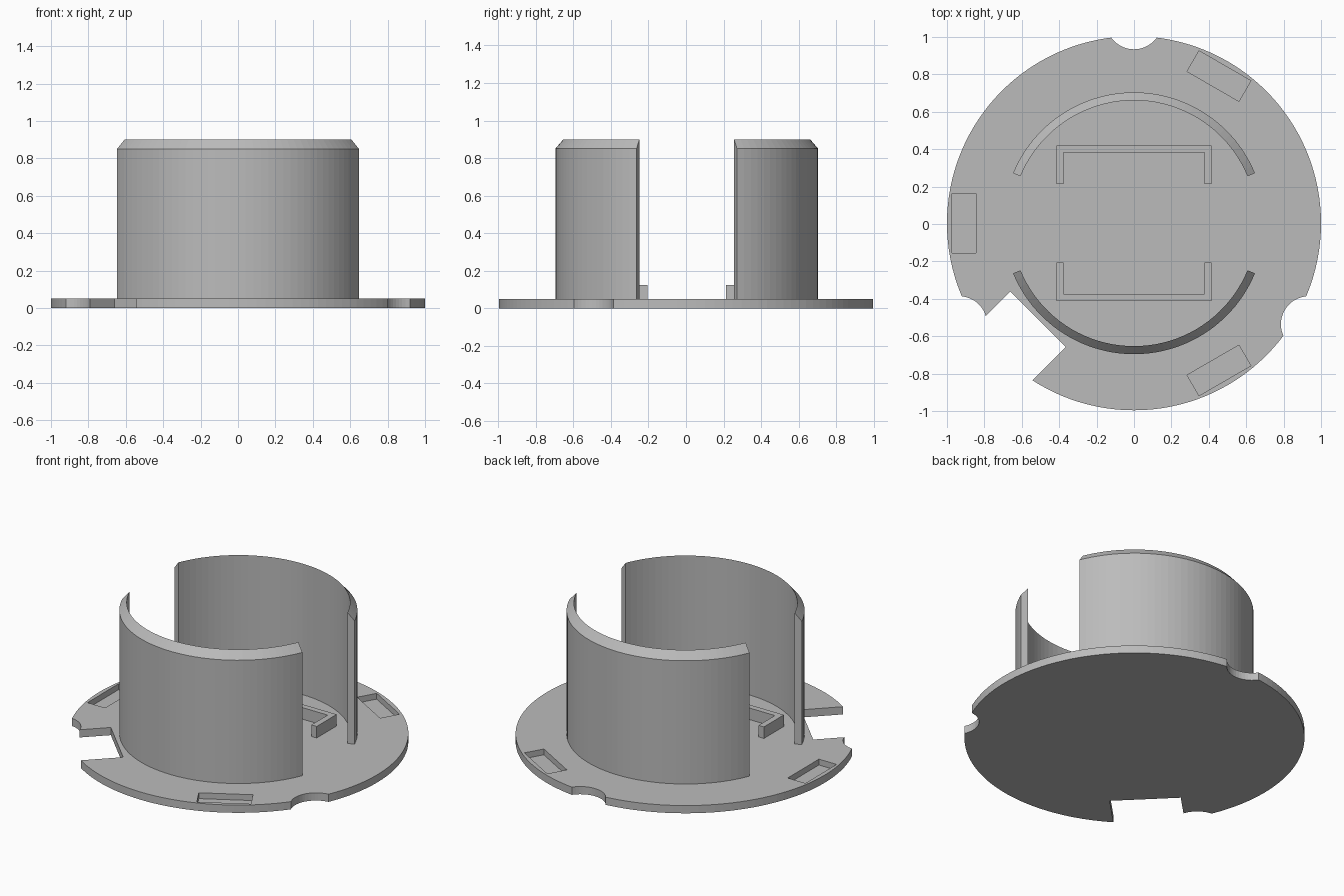
import bpy, bmesh
from math import radians, pi
from mathutils import Matrix, Vector

if "Cube" in bpy.data.objects:
    bpy.data.objects.remove(bpy.data.objects["Cube"])

CY = 0.004      # disc centre, offset by the notch in its rear rim
TOP = 0.05      # plate thickness
CENTRE = Matrix.Translation((0, CY, 0))

grey = bpy.data.materials.new("plain grey")
grey.use_nodes = True
grey.diffuse_color = (0.5, 0.5, 0.5, 1)
grey.node_tree.nodes["Principled BSDF"].inputs["Base Color"].default_value = (0.5, 0.5, 0.5, 1)


def finish(name, bm):
    bmesh.ops.recalc_face_normals(bm, faces=bm.faces)
    mesh = bpy.data.meshes.new(name)
    bm.to_mesh(mesh)
    bm.free()
    mesh.materials.append(grey)
    obj = bpy.data.objects.new(name, mesh)
    bpy.context.collection.objects.link(obj)
    return obj


def cylinder(name, radius, z0, z1, place, segments):
    bm = bmesh.new()
    bmesh.ops.create_cone(bm, cap_ends=True, segments=segments, radius1=radius, radius2=radius,
                          depth=z1 - z0, matrix=place @ Matrix.Translation((0, 0, (z0 + z1) / 2)))
    return finish(name, bm)


def box(name, lo, hi, place):
    lo, hi = Vector(lo), Vector(hi)
    bm = bmesh.new()
    bmesh.ops.create_cube(bm, size=1, matrix=place @ Matrix.Translation((lo + hi) / 2)
                          @ Matrix.Diagonal((*(hi - lo), 1)))
    return finish(name, bm)


def turned(degrees):
    return CENTRE @ Matrix.Rotation(radians(degrees), 4, "Z")


# Round base plate
base = cylinder("base_plate", 1, 0, TOP, CENTRE, 128)

# Cutters: three round rim notches, three shallow pockets, one square slot
cutters = []
for a in (90, 210, 330):
    cutters.append(cylinder("notch_cutter", 0.15, -0.1, 0.2,
                            turned(a) @ Matrix.Translation((1.08, 0, 0)), 48))
for a in (60, 180, 300):
    cutters.append(box("pocket_cutter", (0.845, -0.16, 0.012), (0.972, 0.16, 0.2), turned(a)))
cutters.append(box("slot_cutter", (0.725, -0.21, -0.1), (1.3, 0.21, 0.2), turned(225)))

bpy.context.view_layer.objects.active = base
for c in cutters:
    mod = base.modifiers.new("cut", "BOOLEAN")
    mod.operation, mod.solver, mod.object = "DIFFERENCE", "EXACT", c
    bpy.ops.object.modifier_apply(modifier=mod.name)
    bpy.data.objects.remove(c)

# Two tall curved walls with a bevelled rim rising to the inner edge
for name, start in (("back_wall", 22.5), ("front_wall", 202.5)):
    bm = bmesh.new()
    profile = [(0.657, TOP), (0.7, TOP), (0.7, 0.85), (0.657, 0.9)]
    face = bm.faces.new([bm.verts.new(turned(start) @ Vector((r, 0, z))) for r, z in profile])
    bmesh.ops.spin(bm, geom=[face, *face.edges, *face.verts], cent=(0, CY, 0), axis=(0, 0, 1),
                   angle=radians(135), steps=40, use_duplicate=False)
    finish(name, bm)

# Low U-shaped brackets inside the walls
for name, a in (("back_bracket", 0), ("front_bracket", 180)):
    bm = bmesh.new()
    outline = [(-0.415, 0.21), (-0.415, 0.415), (0.415, 0.415), (0.415, 0.21),
               (0.377, 0.21), (0.377, 0.377), (-0.377, 0.377), (-0.377, 0.21)]
    face = bm.faces.new([bm.verts.new(turned(a) @ Vector((x, y, TOP))) for x, y in outline])
    up = bmesh.ops.extrude_face_region(bm, geom=[face], use_keep_orig=True)["geom"]
    bmesh.ops.translate(bm, vec=(0, 0, 0.075), verts=[v for v in up if isinstance(v, bmesh.types.BMVert)])
    finish(name, bm)
